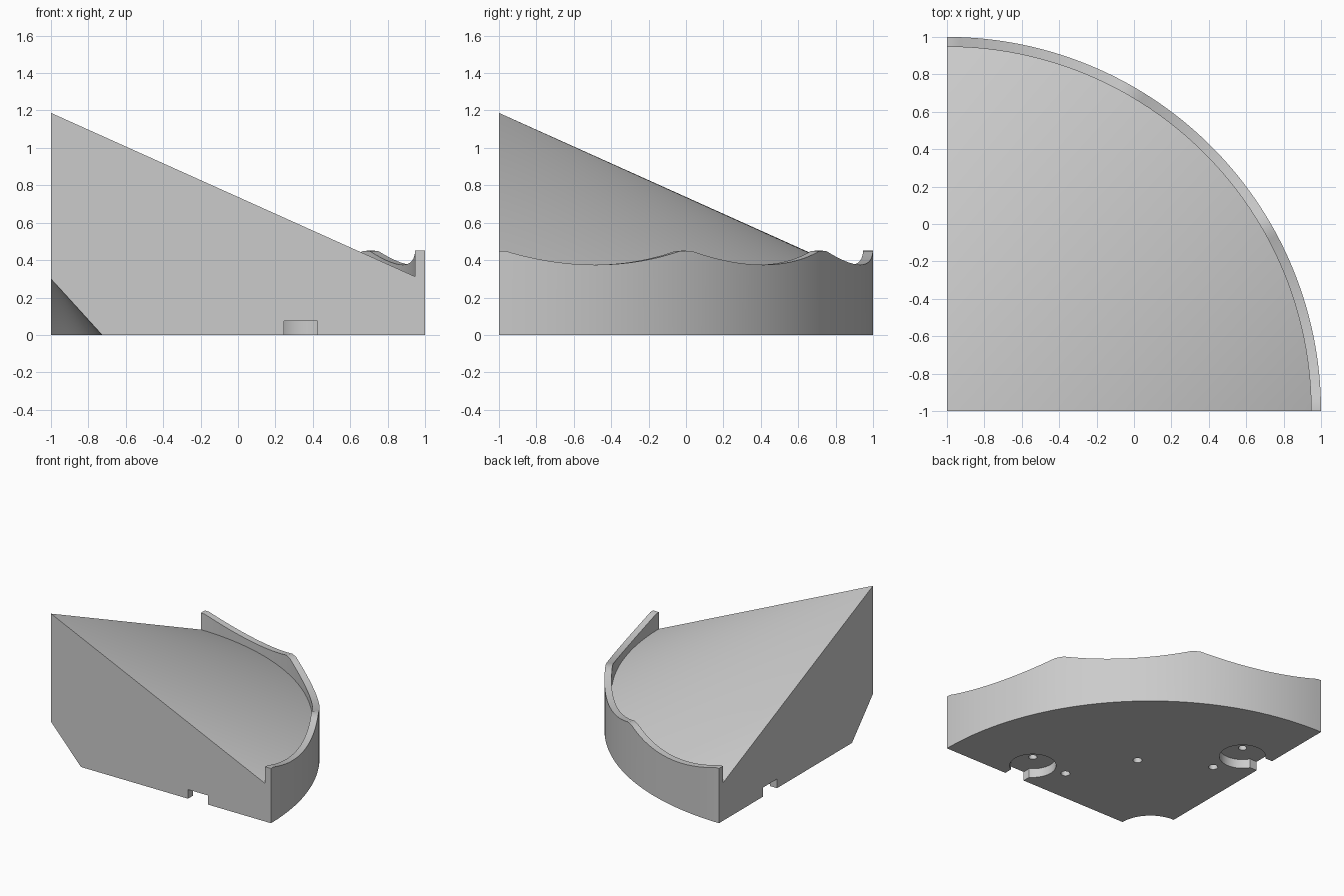
import bpy, bmesh
from math import radians, sin, cos, asin, pi
from mathutils import Vector

cube = bpy.data.objects.get("Cube")
if cube:
    bpy.data.objects.remove(cube, do_unlink=True)

CORNER = Vector((-1, -1, 0))   # axis of the quarter turn
STEPS = 90

grey = bpy.data.materials.new("plain grey")
grey.use_nodes = True
colour = (0.6, 0.6, 0.6, 1)
grey.diffuse_color = colour
grey.node_tree.nodes["Principled BSDF"].inputs["Base Color"].default_value = colour


def finish(bm, name):
    bmesh.ops.recalc_face_normals(bm, faces=bm.faces)
    mesh = bpy.data.meshes.new(name)
    bm.to_mesh(mesh)
    bm.free()
    obj = bpy.data.objects.new(name, mesh)
    bpy.context.collection.objects.link(obj)
    mesh.materials.append(grey)
    return obj


def rim_height(deg):
    # three scallops with narrow flat peaks
    t = (deg % 30 - 15) / 15
    return min(0.45, 0.375 + 0.085 * t * t)


def section(deg):
    top = rim_height(deg)
    profile = [(0, 1.187), (1.947, 0.312), (1.947, top), (2, top),
               (2, 0), (0.273, 0), (0, 0.3)]
    a = radians(deg)
    return [CORNER + Vector((r * cos(a), r * sin(a), z)) for r, z in profile]


# Quarter cone with scalloped rim and a hollowed lower corner
bm = bmesh.new()
rings = [[bm.verts.new(p) for p in section(90 * i / STEPS)] for i in range(STEPS + 1)]
for a, b in zip(rings, rings[1:]):
    for i in range(len(a) - 1):
        bm.faces.new((a[i], a[i + 1], b[i + 1], b[i]))
bm.faces.new(rings[0])
bm.faces.new(rings[-1][::-1])
bmesh.ops.remove_doubles(bm, verts=bm.verts, dist=0.0001)
bmesh.ops.dissolve_degenerate(bm, edges=bm.edges, dist=0.0001)
body = finish(bm, "quarter_cone")


def prism(name, points, height):
    # upright cutter that starts below the underside
    bm = bmesh.new()
    face = bm.faces.new([bm.verts.new(CORNER + Vector((x, y, -0.05))) for x, y in points])
    grown = bmesh.ops.extrude_face_region(bm, geom=[face])["geom"]
    verts = [v for v in grown if isinstance(v, bmesh.types.BMVert)]
    bmesh.ops.translate(bm, verts=verts, vec=(0, 0, height + 0.05))
    return finish(bm, name)


def circle(cx, cy, r, n):
    return [(cx + r * cos(2 * pi * i / n), cy + r * sin(2 * pi * i / n)) for i in range(n)]


def keyhole(cx, cy, r, half, n=40):
    # round pocket with a neck that opens through the flat side
    gap = asin(half / r)
    arc = [-pi / 2 + gap + (2 * pi - 2 * gap) * i / n for i in range(n + 1)]
    return [(cx + r * cos(a), cy + r * sin(a)) for a in arc] + [(cx - half, -0.1), (cx + half, -0.1)]


def swap(points):
    return [(y, x) for x, y in points]


# Connector pockets and screw holes in the underside
pocket = keyhole(1.336, 0.215, 0.175, 0.09)
pocket_hole = circle(1.336, 0.215, 0.032, 20)
side_hole = circle(1.073, 0.283, 0.035, 20)
cutters = [prism("middle_hole_cutter", circle(0.785, 0.785, 0.035, 20), 0.15)]
for shape, height in ((pocket, 0.075), (pocket_hole, 0.18), (side_hole, 0.15)):
    cutters += [prism("cutter", shape, height), prism("cutter", swap(shape), height)]

bpy.context.view_layer.objects.active = body
for cutter in cutters:
    cutter.hide_render = True
    cut = body.modifiers.new("cut", "BOOLEAN")
    cut.operation = "DIFFERENCE"
    cut.solver = "EXACT"
    cut.object = cutter
    bpy.ops.object.modifier_apply(modifier=cut.name)
    bpy.data.objects.remove(cutter, do_unlink=True)

bpy.ops.object.select_all(action="DESELECT")
body.select_set(True)
bpy.ops.object.shade_smooth_by_angle(angle=radians(30))
